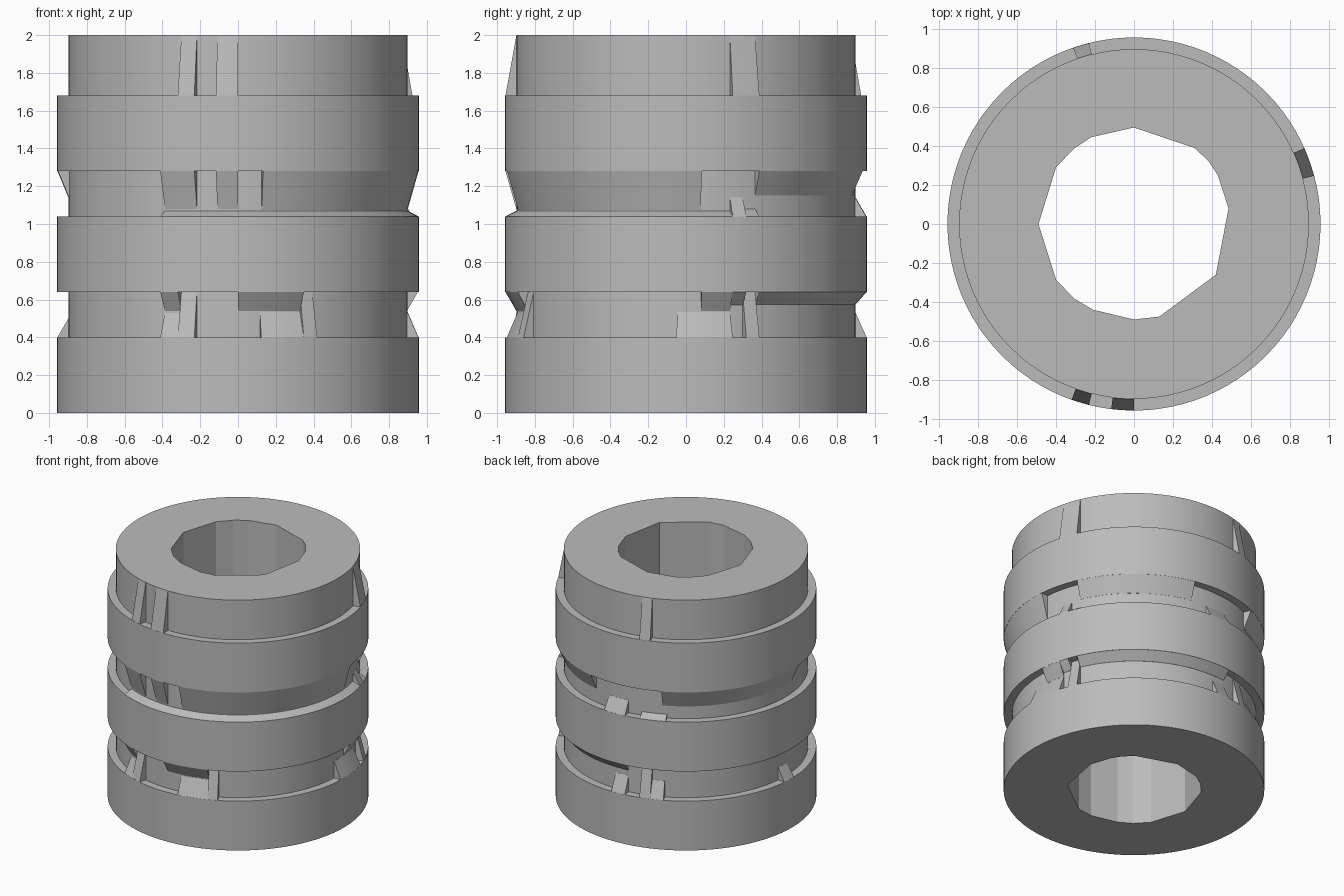
import bpy, bmesh, math

if "Cube" in bpy.data.objects:
    bpy.data.objects.remove(bpy.data.objects["Cube"])

R, RI = 0.957, 0.897          # band radius, groove radius

grey = bpy.data.materials.new("plain grey")
grey.diffuse_color = (0.5, 0.5, 0.5, 1)
grey.use_nodes = True
grey.node_tree.nodes["Principled BSDF"].inputs["Base Color"].default_value = grey.diffuse_color


def finish(name, bm, angle=8):
    bmesh.ops.recalc_face_normals(bm, faces=bm.faces)
    me = bpy.data.meshes.new(name)
    bm.to_mesh(me)
    bm.free()
    me.materials.append(grey)
    ob = bpy.data.objects.new(name, me)
    bpy.context.collection.objects.link(ob)
    bpy.ops.object.select_all(action='DESELECT')
    ob.select_set(True)
    bpy.context.view_layer.objects.active = ob
    bpy.ops.object.shade_smooth_by_angle(angle=math.radians(angle))
    return ob


# faceted centre bore, as seen from the top
BORE = [(0.485, 0.08), (0.43, 0.25), (0.38, 0.325), (0.31, 0.39), (0, 0.495),
        (-0.22, 0.445), (-0.31, 0.385), (-0.4, 0.29), (-0.49, 0),
        (-0.4, -0.285), (-0.31, -0.38), (-0.21, -0.44), (0, -0.49), (0.13, -0.475), (0.42, -0.26)]


def bore_radius(a):
    c, s = math.cos(a), math.sin(a)
    for (x0, y0), (x1, y1) in zip(BORE, BORE[1:] + BORE[:1]):
        if x0 * s - y0 * c >= -1e-9 and x1 * s - y1 * c <= 1e-9 \
                or x0 * s - y0 * c <= 1e-9 and x1 * s - y1 * c >= -1e-9:
            dx, dy = x1 - x0, y1 - y0
            den = c * dy - s * dx
            if abs(den) > 1e-9:
                t = (x0 * dy - y0 * dx) / den
                if t > 0:
                    return t
    return 0.48


# main banded sleeve: outer profile swept round, closed by the bore
OUTER = [(R, 0), (R, 0.4), (RI, 0.4), (RI, 0.64), (R, 0.64), (R, 1.04), (RI, 1.04),
         (RI, 1.28), (R, 1.28), (R, 1.68), (RI, 1.68), (RI, 2)]
angles = {round(math.tau * i / 96, 4) for i in range(96)}
angles |= {round(math.atan2(y, x) % math.tau, 4) for x, y in BORE}
angles = sorted(angles)
bm = bmesh.new()
rings = []
for a in angles:
    b = bore_radius(a)
    rings.append([bm.verts.new((r * math.cos(a), r * math.sin(a), z))
                  for r, z in OUTER + [(b, 2), (b, 0)]])
for p, q in zip(rings, rings[1:] + rings[:1]):
    for i in range(len(p)):
        j = (i + 1) % len(p)
        bm.faces.new((p[i], q[i], q[j], p[j]))
finish("banded_sleeve", bm)


def wedge(name, a0, a1, z_wide, z_thin):
    """Ramp that is full width at z_wide and fades into the core at z_thin."""
    n = max(1, round((a1 - a0) / 3.75))
    bm = bmesh.new()
    sec = []
    for i in range(n + 1):
        a = math.radians(a0 + (a1 - a0) * i / n)
        sec.append([bm.verts.new((r * math.cos(a), r * math.sin(a), z)) for r, z in
                    ((0.87, z_wide), (R - 0.001, z_wide), (RI + 0.001, z_thin), (0.87, z_thin))])
    for p, q in zip(sec, sec[1:]):
        for i in range(4):
            j = (i + 1) % 4
            bm.faces.new((p[i], q[i], q[j], p[j]))
    bm.faces.new(sec[0])
    bm.faces.new(sec[-1])
    finish(name, bm)


# ramps on the top collar
for a0, a1 in ((15, 24), (104, 109), (250.5, 256), (263, 270)):
    wedge("collar_ramp", a0, a1, 1.68, 1.998)

# upper groove: overhanging ramps, then the lower lip
for a0, a1, z in ((278, 365, 1.075), (24, 78, 1.15), (114, 185, 1.14),
                  (244.5, 256, 1.08), (263, 270, 1.08)):
    wedge("upper_overhang", a0, a1, 1.28, z)
for a0, a1, z in ((244.5, 375, 1.07), (15, 19.5, 1.14), (19.5, 24, 1.08),
                  (86, 97, 1.14), (104, 116, 1.07)):
    wedge("upper_lip", a0, a1, 1.04, z)

# lower groove: overhanging ramps, then rising ramps
for a0, a1, z in ((5, 15, 0.54), (15, 19.5, 0.57), (24, 97, 0.575),
                  (244.5, 250.5, 0.54), (270, 291.4, 0.54)):
    wedge("lower_overhang", a0, a1, 0.64, z)
for a0, a1, z in ((-3, 15, 0.535), (19.5, 24, 0.638), (90, 97, 0.53), (104, 109, 0.638),
                  (109, 115, 0.53), (174, 181, 0.5), (244.5, 250.5, 0.53),
                  (250.5, 256, 0.638), (277.4, 291.4, 0.535), (291.4, 296, 0.638)):
    wedge("lower_ramp", a0, a1, 0.4, z)
